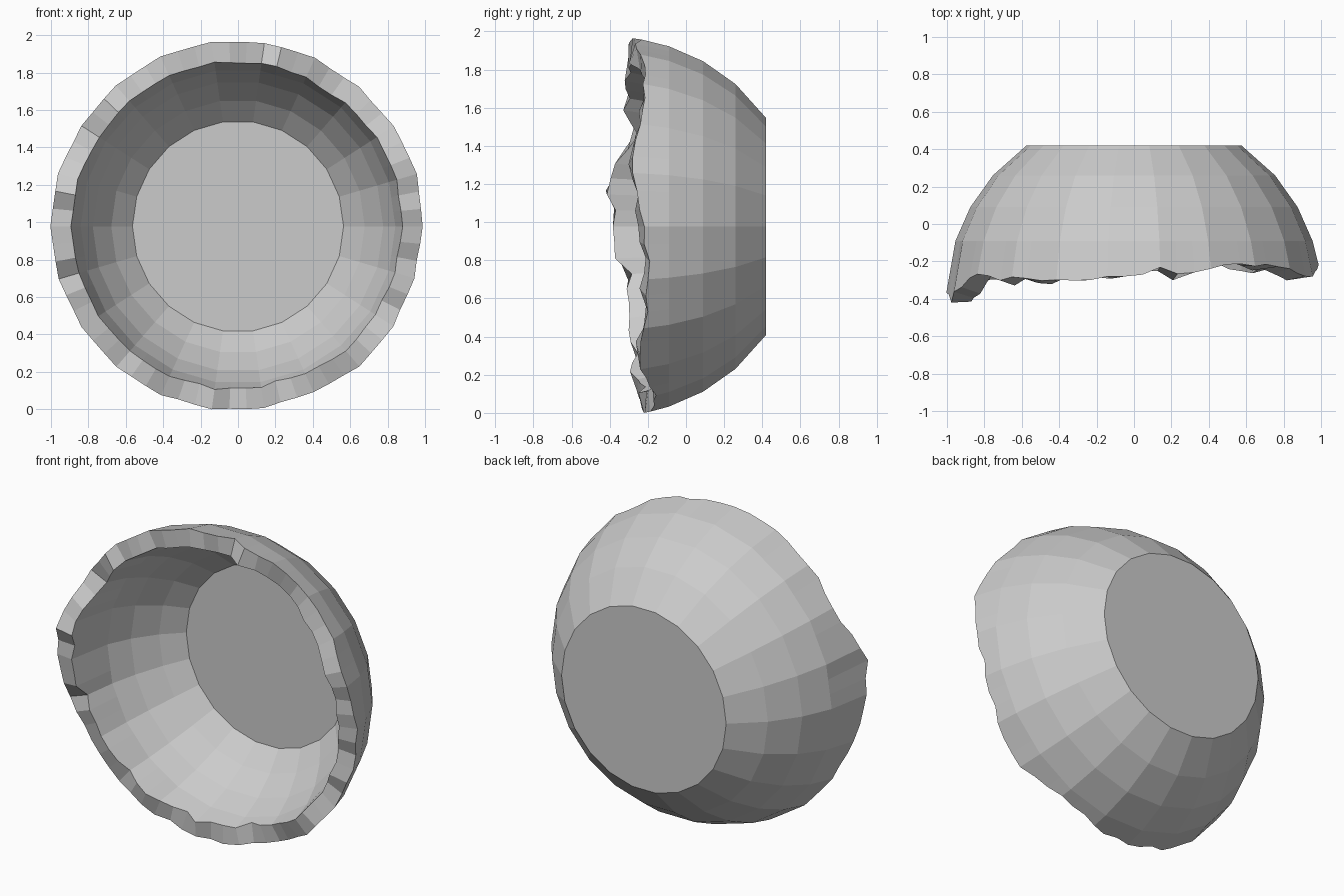
import bpy, bmesh, math, random

if "Cube" in bpy.data.objects:
    bpy.data.objects.remove(bpy.data.objects["Cube"])

random.seed(4)
SIDES, SUB = 22, 3            # broad wall facets, rim splits per facet
N = SIDES * SUB
CY = -0.40                    # sphere centre depth

# jagged rim depth: (angle in degrees, y)
RIM = [(0, -.21), (15, -.27), (30, -.26), (45, -.22), (60, -.21), (75, -.26),
       (84, -.24), (88, -.29), (105, -.29), (120, -.31), (135, -.29),
       (150, -.27), (160, -.34), (170, -.40), (180, -.38), (195, -.32),
       (210, -.28), (225, -.26), (240, -.25), (255, -.22), (265, -.20),
       (270, -.22), (285, -.16), (300, -.18), (315, -.25), (330, -.21),
       (345, -.20), (360, -.21)]


def rim_y(deg):
    for (a, ya), (b, yb) in zip(RIM, RIM[1:]):
        if a <= deg <= b:
            return ya + (yb - ya) * (deg - a) / (b - a)


def ring(bm, radius, ys):
    """Ring on a sphere about the y axis, flattened to broad facets."""
    half = math.pi / SIDES
    verts = []
    for i in range(N):
        y = ys[i]
        t = 2 * math.pi * i / N
        local = (i % SUB) * 2 * half / SUB - half
        r = math.sqrt(radius ** 2 - (y - CY) ** 2)
        r *= math.cos(half) / math.cos(local) * 1.004
        verts.append(bm.verts.new((r * math.cos(t), y, 0.99 + r * math.sin(t))))
    return verts


bm = bmesh.new()
edge_out = [rim_y(360 * i / N) + random.uniform(-.016, .016) for i in range(N)]
edge_in = [max(-.415, min(-.15, y + random.uniform(-.035, .02)))
           for y in edge_out]
edge_out[round(N * 170 / 360)] = -.42

# outer wall, broken rim, inner wall
rings = [ring(bm, 1.0, [y] * N) for y in (.42, .26, .09, -.09)]
rings.append(ring(bm, 1.0, edge_out))
rings.append(ring(bm, 0.89, edge_in))
rings += [ring(bm, 0.89, [y] * N) for y in (-.10, .04, .18, .29)]
for a, b in zip(rings, rings[1:]):
    for i in range(N):
        j = (i + 1) % N
        bm.faces.new((a[i], a[j], b[j], b[i]))

# flat base outside and flat floor inside
bm.faces.new(rings[0])
bm.faces.new(rings[-1])
bmesh.ops.recalc_face_normals(bm, faces=bm.faces)

# stand on the ground
low = min(v.co.z for v in bm.verts)
bmesh.ops.translate(bm, verts=bm.verts, vec=(0, 0, -low))

mesh = bpy.data.meshes.new("broken_bowl")
bm.to_mesh(mesh)
bm.free()
bpy.context.collection.objects.link(bpy.data.objects.new("broken_bowl", mesh))
